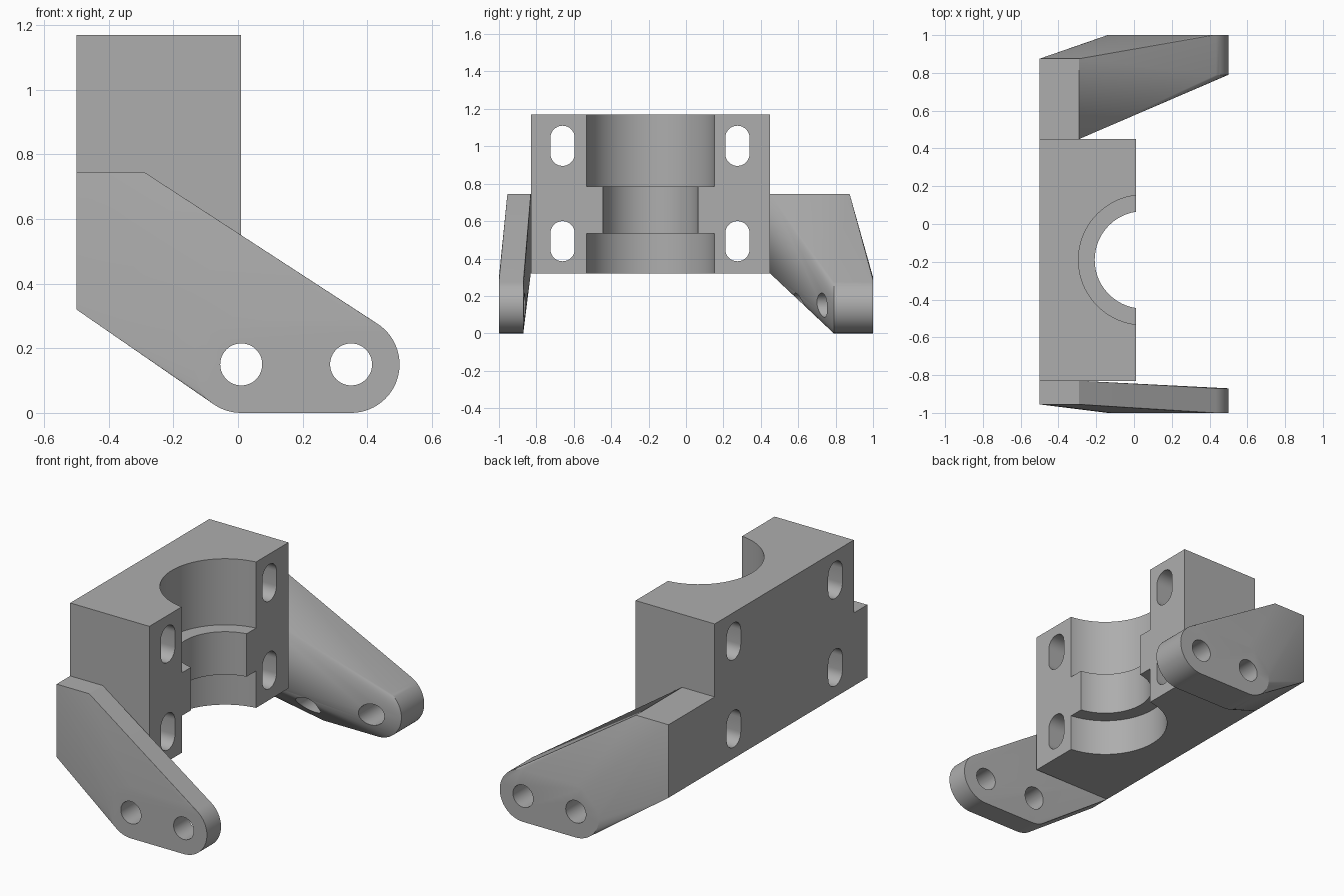
import bpy, bmesh
from math import sin, cos, pi, radians

cube = bpy.data.objects.get("Cube")
if cube:
    bpy.data.objects.remove(cube, do_unlink=True)

grey = bpy.data.materials.new("plain grey")
grey.use_nodes = True
colour = (0.42, 0.42, 0.42, 1)
grey.diffuse_color = colour
grey.node_tree.nodes["Principled BSDF"].inputs["Base Color"].default_value = colour


def box_points(xs, ys, zs):
    return [(x, y, z) for x in xs for y in ys for z in zs]


def rod_points(axis, centre, radius, ends, steps=64):
    """Two rings of points; centre holds the other two coordinates in x, y, z order."""
    points = []
    for end in ends:
        for i in range(steps):
            a = 2 * pi * i / steps
            p = [centre[0] + radius * cos(a), centre[1] + radius * sin(a)]
            p.insert("xyz".index(axis), end)
            points.append(tuple(p))
    return points


def hull(name, points):
    """Make a convex solid around the points."""
    bm = bmesh.new()
    for p in points:
        bm.verts.new(p)
    bmesh.ops.convex_hull(bm, input=bm.verts[:])
    bmesh.ops.delete(bm, geom=[v for v in bm.verts if not v.link_faces], context='VERTS')
    bmesh.ops.dissolve_limit(bm, angle_limit=radians(0.1), verts=bm.verts[:], edges=bm.edges[:])
    bmesh.ops.recalc_face_normals(bm, faces=bm.faces[:])
    mesh = bpy.data.meshes.new(name)
    bm.to_mesh(mesh)
    bm.free()
    mesh.materials.append(grey)
    ob = bpy.data.objects.new(name, mesh)
    bpy.context.collection.objects.link(ob)
    return ob


def cut(ob, cutters):
    """Subtract the cutters, remove them, and smooth the round faces."""
    bpy.ops.object.select_all(action='DESELECT')
    bpy.context.view_layer.objects.active = ob
    ob.select_set(True)
    for cutter in cutters:
        cutter.hide_render = True
        mod = ob.modifiers.new("cut", 'BOOLEAN')
        mod.operation = 'DIFFERENCE'
        mod.solver = 'EXACT'
        mod.object = cutter
        bpy.ops.object.modifier_apply(modifier=mod.name)
        bpy.data.objects.remove(cutter, do_unlink=True)
    bpy.ops.object.shade_smooth_by_angle(angle=radians(20))


BACK, FRONT = -0.5, 0.01
BOTTOM, TOP = 0.32, 1.17
MID_Y = -0.19

# Clamp block with stepped half-round bore and four slots
block = hull("clamp_block", box_points((BACK, FRONT), (-0.83, 0.45), (BOTTOM, TOP)))
bore = (0.05, MID_Y)
cutters = [
    hull("narrow_bore", rod_points("z", bore, 0.258, (0.2, 1.3), 96)),
    hull("lower_bore", rod_points("z", bore, 0.344, (0.2, 0.535), 96)),
    hull("upper_bore", rod_points("z", bore, 0.344, (0.785, 1.3), 96)),
]
for y in (-0.66, 0.275):
    for low, high in ((0.45, 0.535), (0.96, 1.045)):
        slot = [p for z in (low, high) for p in rod_points("x", (y, z), 0.065, (-0.7, 0.2), 32)]
        cutters.append(hull("slot", slot))
cut(block, cutters)

# Side arms: a square root blending into a round-ended pad with two holes
HOLES = (0.01, 0.35)
for name, root, pad in (("left_arm", (0.45, 0.875), (0.79, 1.0)),
                        ("right_arm", (-0.83, -0.955), (-0.87, -1.0))):
    points = box_points((BACK, -0.29), root, (BOTTOM, 0.745))
    for x in HOLES:
        points += rod_points("y", (x, 0.15), 0.15, pad)
    side = 1 if pad[0] > 0 else -1
    holes = [hull("hole", rod_points("y", (x, 0.15), 0.065, (0.3 * side, 1.2 * side), 48))
             for x in HOLES]
    cut(hull(name, points), holes)
